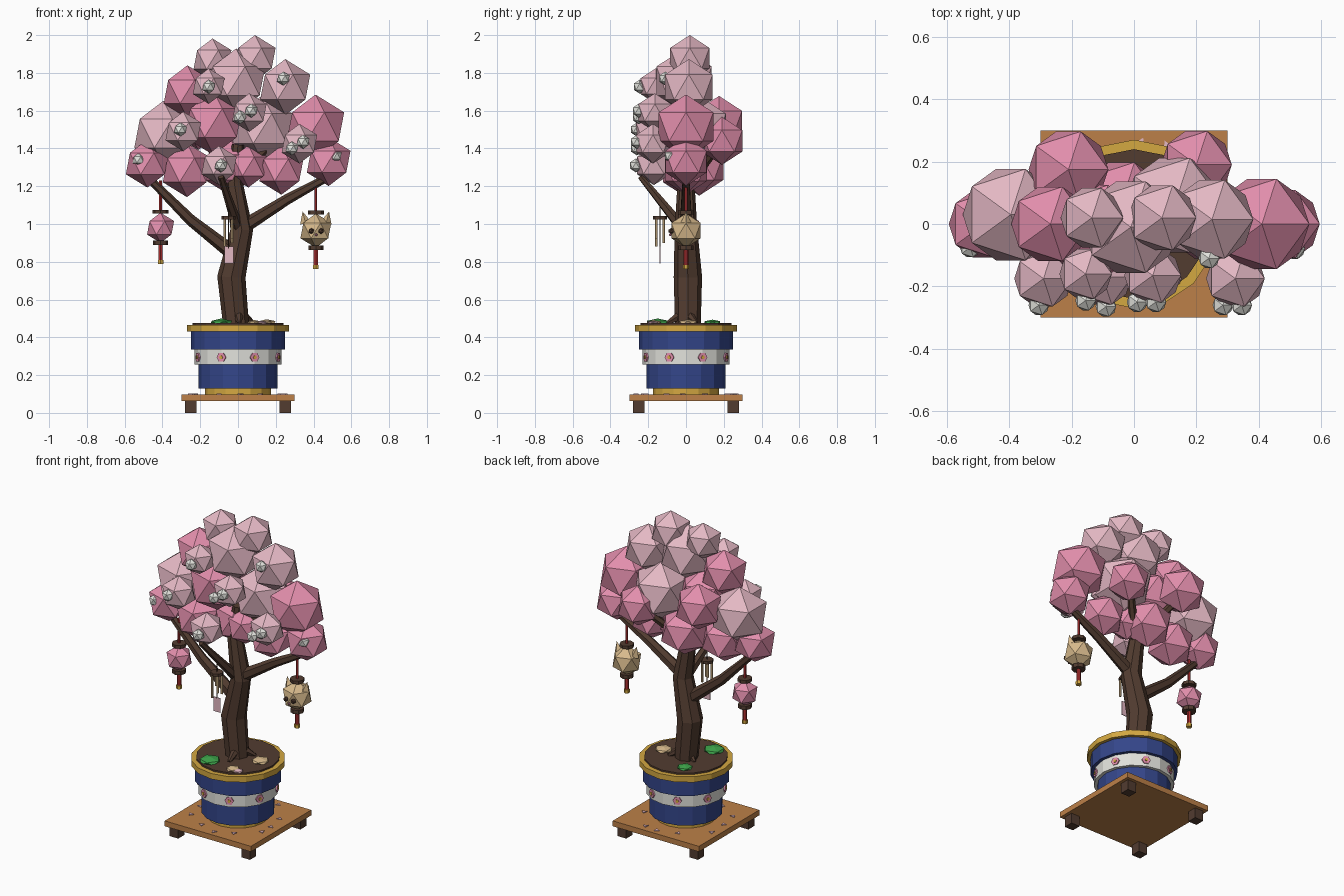
import bpy, bmesh, math, random
from mathutils import Vector, Matrix

if "Cube" in bpy.data.objects:
    bpy.data.objects.remove(bpy.data.objects["Cube"])

random.seed(4)


def mat(name, r, g, b):
    lin = [((c / 255 + 0.055) / 1.055) ** 2.4 if c > 10 else c / 255 / 12.92 for c in (r, g, b)]
    m = bpy.data.materials.new(name)
    m.diffuse_color = (*lin, 1)
    m.use_nodes = True
    m.node_tree.nodes["Principled BSDF"].inputs["Base Color"].default_value = m.diffuse_color
    return m


BARK = mat("dark_brown", 82, 60, 48)
WOOD = mat("orange_wood", 188, 128, 72)
GOLD = mat("gold", 212, 168, 65)
BLUE = mat("glaze_blue", 52, 70, 138)
WHITE = mat("off_white", 226, 226, 220)
PINK = mat("deep_pink", 226, 142, 172)
PALE = mat("pale_pink", 228, 184, 196)
RED = mat("red", 178, 48, 48)
TAN = mat("tan", 216, 186, 140)
GREEN = mat("green", 62, 165, 75)


def finish(name, bm, material):
    bmesh.ops.recalc_face_normals(bm, faces=bm.faces)
    me = bpy.data.meshes.new(name)
    bm.to_mesh(me)
    bm.free()
    me.materials.append(material)
    ob = bpy.data.objects.new(name, me)
    bpy.context.collection.objects.link(ob)
    return ob


def box(name, centre, size, material):
    bm = bmesh.new()
    bmesh.ops.create_cube(bm, size=1, matrix=Matrix.Translation(centre) @ Matrix.Diagonal((*size, 1)))
    return finish(name, bm, material)


def ball(name, centre, r, material, scale=(1, 1, 1)):
    bm = bmesh.new()
    bmesh.ops.create_icosphere(bm, subdivisions=1, radius=r,
                               matrix=Matrix.Translation(centre) @ Matrix.Diagonal((*scale, 1)))
    return finish(name, bm, material)


def drum(name, x, y, z0, z1, r0, r1, material, sides=16):
    bm = bmesh.new()
    bmesh.ops.create_cone(bm, cap_ends=True, segments=sides, radius1=r0, radius2=r1, depth=z1 - z0,
                          matrix=Matrix.Translation((x, y, (z0 + z1) / 2)))
    return finish(name, bm, material)


def tube(name, points, radii, material, sides=8):
    """Faceted tapering limb through the points."""
    bm = bmesh.new()
    pts = [Vector(p) for p in points]
    rings = []
    for i, p in enumerate(pts):
        t = (pts[min(i + 1, len(pts) - 1)] - pts[max(i - 1, 0)]).normalized()
        u = t.cross(Vector((0, 1, 0.01))).normalized()
        v = t.cross(u)
        rings.append([bm.verts.new(p + radii[i] * (u * math.cos(a) + v * math.sin(a)))
                      for a in (math.tau * k / sides for k in range(sides))])
    for a, b in zip(rings, rings[1:]):
        for k in range(sides):
            j = (k + 1) % sides
            bm.faces.new((a[k], a[j], b[j], b[k]))
    bm.faces.new(rings[0])
    bm.faces.new(rings[-1])
    return finish(name, bm, material)


# Stand with four feet and scattered petals
box("stand_board", (0, 0, 0.081), (0.6, 0.6, 0.034), WOOD)
for sx in (-1, 1):
    for sy in (-1, 1):
        box("stand_foot", (sx * 0.25, sy * 0.25, 0.033), (0.06, 0.06, 0.066), BARK)
for k in range(12):
    a, r = k * math.tau / 12 + random.uniform(-.15, .15), random.uniform(0.24, 0.28)
    petal = drum("fallen_petal", 0, 0, -0.002, 0.002, 0.018, 0.018, PALE, 3)
    petal.location = (r * math.cos(a), r * math.sin(a), 0.1)
    petal.rotation_euler.z = random.uniform(0, 6)

# Pot
drum("pot_foot_ring", 0, 0, 0.095, 0.135, 0.175, 0.175, GOLD)
drum("pot_lower", 0, 0, 0.13, 0.255, 0.21, 0.21, BLUE)
drum("pot_band", 0, 0, 0.255, 0.335, 0.23, 0.23, WHITE)
drum("pot_upper", 0, 0, 0.335, 0.43, 0.25, 0.25, BLUE)
drum("pot_rim", 0, 0, 0.43, 0.465, 0.27, 0.27, GOLD)
drum("soil", 0, 0, 0.45, 0.475, 0.24, 0.24, BARK)
for k in range(8):
    a = math.tau * (k + 0.5) / 8
    for part, r, d, m in (("band_flower", 0.026, 0.229, PINK), ("flower_heart", 0.01, 0.233, GOLD)):
        ob = drum(part, 0, 0, -0.005, 0.005, r, r, m, 6)
        ob.location = (d * math.cos(a), d * math.sin(a), 0.294)
        ob.rotation_euler = (0, math.pi / 2, a)

# Moss and pebbles
for n, x, y, r, m in (("moss", -.09, -.15, .066, GREEN), ("moss", -.09, .14, .048, GREEN),
                      ("pebble", .15, .01, .054, TAN), ("pebble", .085, -.17, .042, TAN),
                      ("pebble", .125, -.175, .03, PALE)):
    ball(n, (x, y, 0.478), r, m, (1, 1, 0.33))

# Trunk, roots and branches
tube("trunk", [(-.01, .01, .46), (-.035, .01, .72), (.02, .0, .97), (-.02, .0, 1.22), (0, .0, 1.42)],
     [.068, .075, .06, .045, .032], BARK)
for k in range(3):
    a = math.tau * k / 3 + 0.6
    c, s = math.cos(a), math.sin(a)
    tube("root", [(.04 * c, .04 * s, .51), (.1 * c, .1 * s, .475)], [.025, .01], BARK, 6)
for n, p, r in (("left_branch", [(-.02, 0, .84), (-.25, 0, 1.02), (-.47, 0, 1.24)], [.04, .03, .02]),
                ("right_branch", [(.02, 0, .98), (.26, 0, 1.13), (.48, 0, 1.25)], [.038, .028, .02]),
                ("front_branch", [(.0, -.02, .98), (-.09, -.24, 1.25)], [.03, .016]),
                ("back_right_branch", [(-.01, 0, 1.2), (.18, .18, 1.42)], [.03, .018]),
                ("back_left_branch", [(-.02, 0, 1.22), (-.21, .16, 1.5)], [.03, .018]),
                ("upper_branch", [(-.01, 0, 1.25), (.25, 0, 1.5)], [.03, .018])):
    tube(n, p, r, BARK, 6)

# Foliage clumps: x, y, z, radius
deep = [(-.268, 0, 1.70, .14), (-.13, -.02, 1.535, .17), (.41, 0, 1.515, .17), (-.48, 0, 1.32, .127),
        (-.27, 0, 1.285, .143), (-.04, .07, 1.3, .15), (.055, 0, 1.305, .112), (.23, 0, 1.285, .13),
        (.48, 0, 1.33, .129), (-.21, .175, 1.535, .143), (.2, .19, 1.44, .127)]
pale = [(-.135, .02, 1.87, .112), (.09, .02, 1.878, .122), (-.01, -.01, 1.757, .172), (.25, .015, 1.725, .148),
        (-.395, .03, 1.48, .172), (.13, .06, 1.505, .178), (-.155, -.16, 1.73, .094), (.06, -.165, 1.59, .102),
        (-.29, -.175, 1.49, .105), (-.1, -.17, 1.31, .104), (.325, -.175, 1.425, .105)]
for n, rows, m in (("deep_foliage", deep, PINK), ("pale_foliage", pale, PALE)):
    for x, y, z, r in rows:
        ball(n, (x, y, z), r, m)

# Small white blossoms
for x, y, z in ((-.155, -.245, 1.727), (.24, -.11, 1.77), (.07, -.25, 1.6), (.01, -.25, 1.565),
                (-.305, -.26, 1.5), (-.525, -.075, 1.34), (-.09, -.265, 1.31), (.345, -.26, 1.435),
                (.285, -.26, 1.4), (.515, -.08, 1.36)):
    ball("blossom", (x, y, z), 0.037, WHITE)


# Hanging lanterns
def lantern(side, x, z, r, material):
    drum(side + "_lantern_cord", x, 0, z + r, 1.23, .008, .008, RED, 6)
    drum(side + "_lantern_cap", x, 0, z + r - .005, z + r + .015, .042, .042, BARK, 8)
    ball(side + "_lantern_body", (x, 0, z), r, material)
    drum(side + "_lantern_base", x, 0, z - r - .012, z - r + .012, .04, .04, BARK, 8)
    drum(side + "_lantern_tassel", x, 0, z - r - .095, z - r, .013, .013, RED, 6)
    drum(side + "_lantern_tip", x, 0, z - r - .112, z - r - .09, .017, .017, GOLD, 6)


lantern("left", -.41, .98, .08, PINK)
lantern("right", .412, .965, .091, TAN)
for s in (-1, 1):
    ear = drum("lantern_ear", 0, 0, -.032, .032, .03, 0, TAN, 4)
    ear.location = (.412 + s * .062, 0, 1.035)
    ear.rotation_euler.y = s * 0.25
    ball("lantern_eye", (.414 + s * .026, -.078, .963), .016, BARK)
ball("lantern_nose", (.414, -.083, .943), .008, PINK)

# Wind chime
cx, cy = -.05, -.138
drum("chime_cord", cx, cy, .87, 1.15, .003, .003, BARK, 6)
drum("chime_disc", cx, cy, 1.025, 1.042, .037, .037, BARK, 8)
for k, low in enumerate((.90, .94, .88, .92)):
    a = math.tau * k / 4 + math.pi / 4
    drum("chime_rod", cx + .028 * math.cos(a), cy + .028 * math.sin(a), low, 1.03, .007, .007, TAN, 6)
box("chime_paper", (-.048, cy, .835), (.046, .004, .09), PALE)
